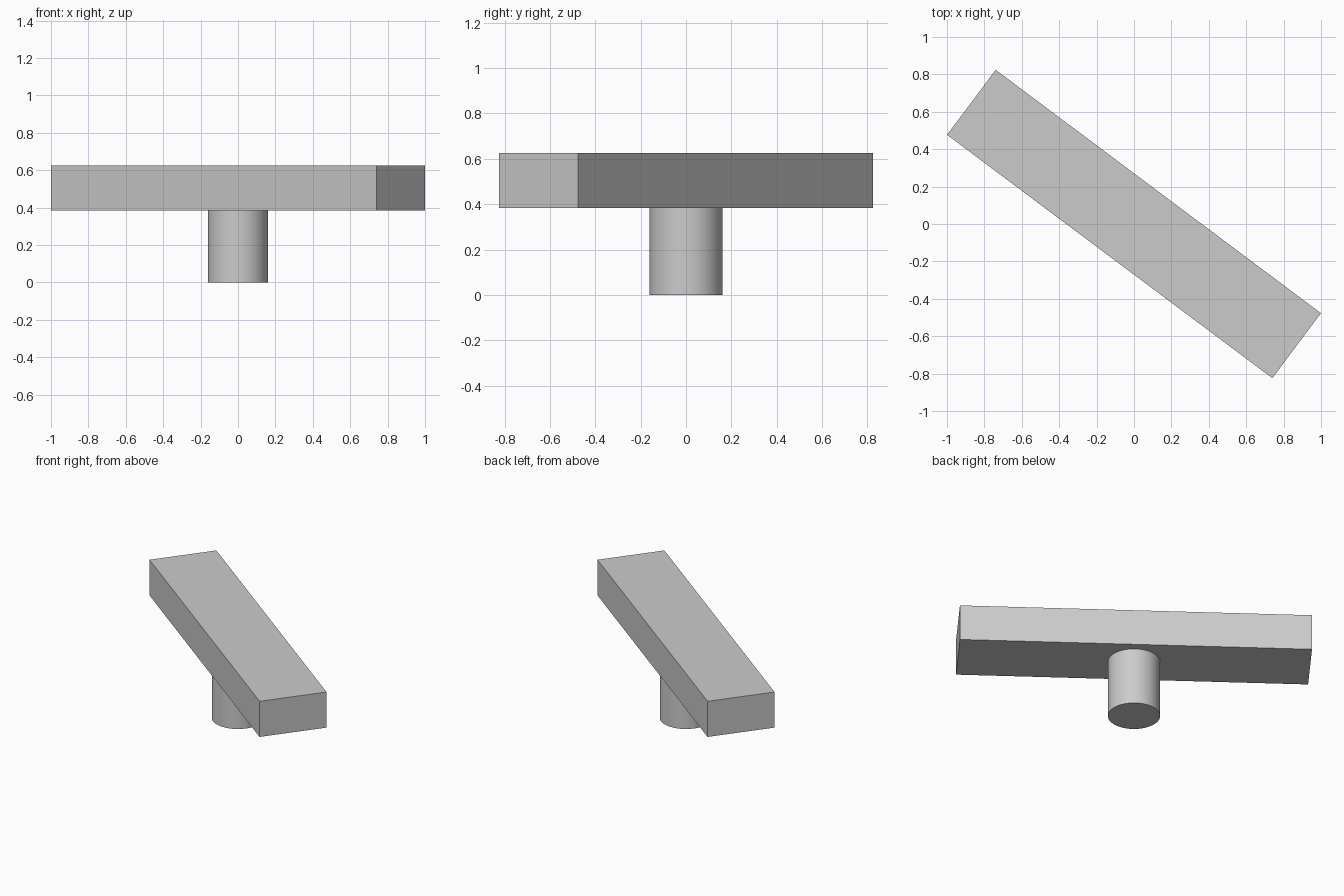
import bpy, math

default = bpy.data.objects.get("Cube")
if default:
    bpy.data.objects.remove(default, do_unlink=True)

# Single plain grey
GREY = (0.6, 0.6, 0.6, 1.0)
grey = bpy.data.materials.new("plain_grey")
grey.use_nodes = True
grey.diffuse_color = GREY
grey.node_tree.nodes["Principled BSDF"].inputs["Base Color"].default_value = GREY

BAR_BOTTOM, BAR_TOP = 0.384, 0.626

# Round post
bpy.ops.mesh.primitive_cylinder_add(vertices=64, radius=0.161, depth=BAR_BOTTOM,
                                    location=(0, 0, BAR_BOTTOM / 2))
post = bpy.context.object
post.name = "post"
post.data.materials.append(grey)
bpy.ops.object.shade_smooth_by_angle(angle=math.radians(30))

# Long bar, turned on the post
bpy.ops.mesh.primitive_cube_add(size=1, location=(0, 0, (BAR_BOTTOM + BAR_TOP) / 2),
                                rotation=(0, 0, math.radians(-36.8)))
bar = bpy.context.object
bar.name = "crossbar"
bar.scale = (2.172, 0.434, BAR_TOP - BAR_BOTTOM)
bpy.ops.object.transform_apply(location=False, rotation=False, scale=True)
bar.data.materials.append(grey)
